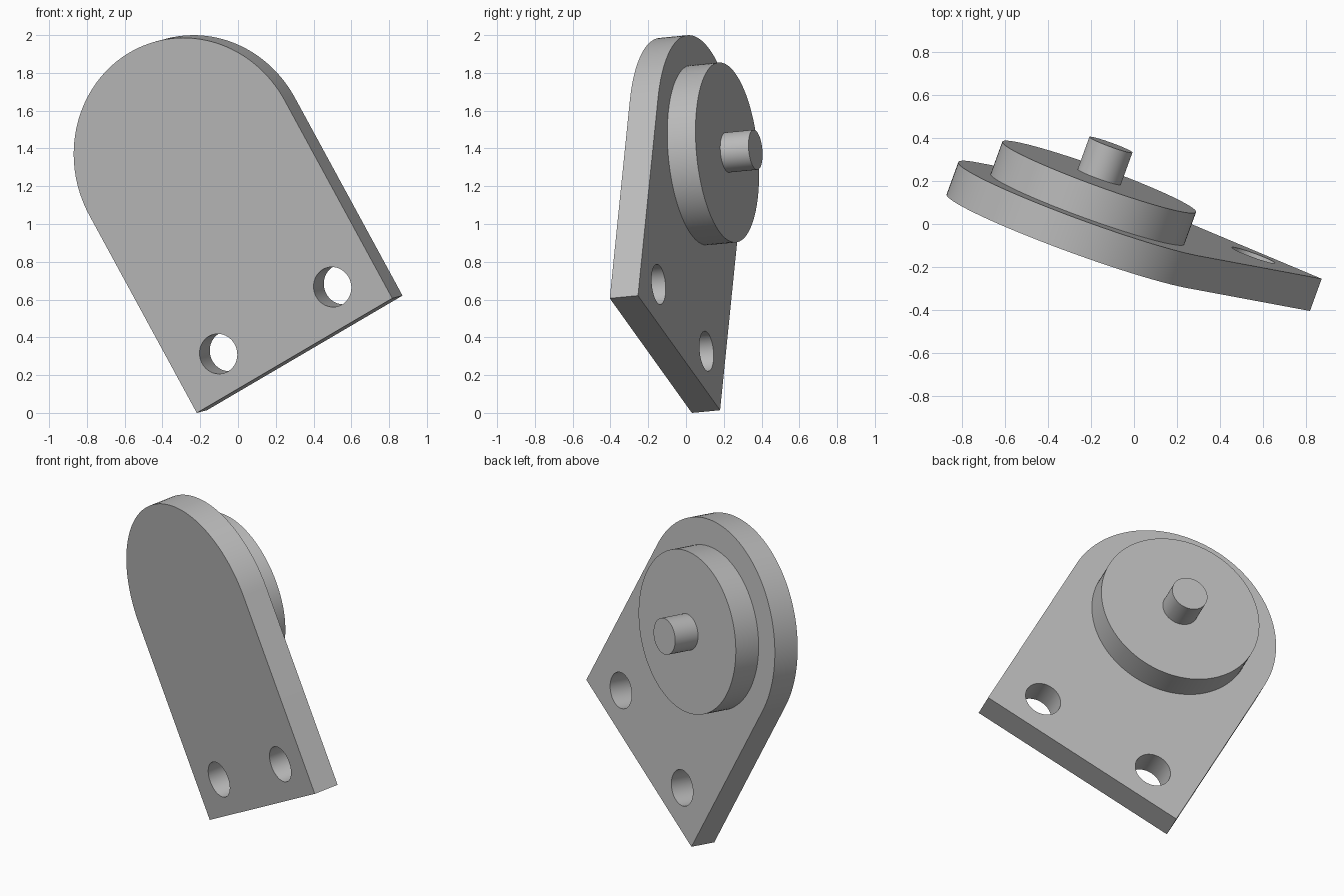
import bpy, bmesh
from math import pi, sin, cos
from mathutils import Matrix, Vector

cube = bpy.data.objects.get("Cube")
if cube:
    bpy.data.objects.remove(cube, do_unlink=True)

R = 0.638            # radius of the rounded plate end
T = R / 4            # thickness of every layer
LENGTH = 1.875 * R   # from the round centre to the straight edge

# Tilted frame: z is the shaft axis, y runs along the plate
axis = Vector((0.34, 0.935, 0.09)).normalized()
across = Vector((-0.809, 0.346, -0.475))
across = (across - axis * across.dot(axis)).normalized()
along = axis.cross(across)
frame = Matrix((across, along, axis)).transposed().to_4x4()
frame.translation = (-0.27, -0.08, 1.35)

grey = bpy.data.materials.new("grey metal")
grey.use_nodes = True
colour = (0.5, 0.5, 0.5, 1)
grey.diffuse_color = colour
grey.node_tree.nodes["Principled BSDF"].inputs["Base Color"].default_value = colour


def prism(name, outline, low, high):
    """Extrude a flat outline along the shaft axis."""
    bm = bmesh.new()
    face = bm.faces.new([bm.verts.new((x, y, low)) for x, y in outline])
    top = bmesh.ops.extrude_face_region(bm, geom=[face])["geom"]
    verts = [v for v in top if isinstance(v, bmesh.types.BMVert)]
    bmesh.ops.translate(bm, verts=verts, vec=(0, 0, high - low))
    bmesh.ops.recalc_face_normals(bm, faces=bm.faces)
    mesh = bpy.data.meshes.new(name)
    bm.to_mesh(mesh)
    bm.free()
    mesh.materials.append(grey)
    obj = bpy.data.objects.new(name, mesh)
    bpy.context.collection.objects.link(obj)
    obj.matrix_world = frame
    return obj


def arc(radius, sweep, steps, cx=0, cy=0):
    return [(cx + radius * cos(sweep * i / steps), cy + radius * sin(sweep * i / steps))
            for i in range(steps + 1)]


def disc(name, radius, low, high, cx=0, cy=0):
    return prism(name, arc(radius, 2 * pi, 96, cx, cy)[:-1], low, high)


# Plate with one round end
plate = prism("mounting_plate", arc(R, pi, 64) + [(-R, -LENGTH), (R, -LENGTH)], 0, T)

# Two bolt holes through the plate
for side, label in ((-1, "left"), (1, "right")):
    cutter = disc(label + "_hole_cutter", R / 6, -T, 2 * T,
                  side * R * 7 / 12, R / 3 - LENGTH)
    cutter.hide_render = True
    cutter.hide_set(True)
    cut = plate.modifiers.new(label + "_hole", "BOOLEAN")
    cut.operation = "DIFFERENCE"
    cut.solver = "EXACT"
    cut.object = cutter

bpy.context.view_layer.objects.active = plate
plate.select_set(True)
for name in [m.name for m in plate.modifiers]:
    bpy.ops.object.modifier_apply(modifier=name)

# Stepped boss and shaft
boss = disc("round_boss", R * 0.75, T, 2 * T)
shaft = disc("shaft", R / 6, 2 * T, 3 * T)

for obj in (plate, boss, shaft):
    obj.select_set(True)
bpy.ops.object.shade_smooth_by_angle(angle=pi / 6)
